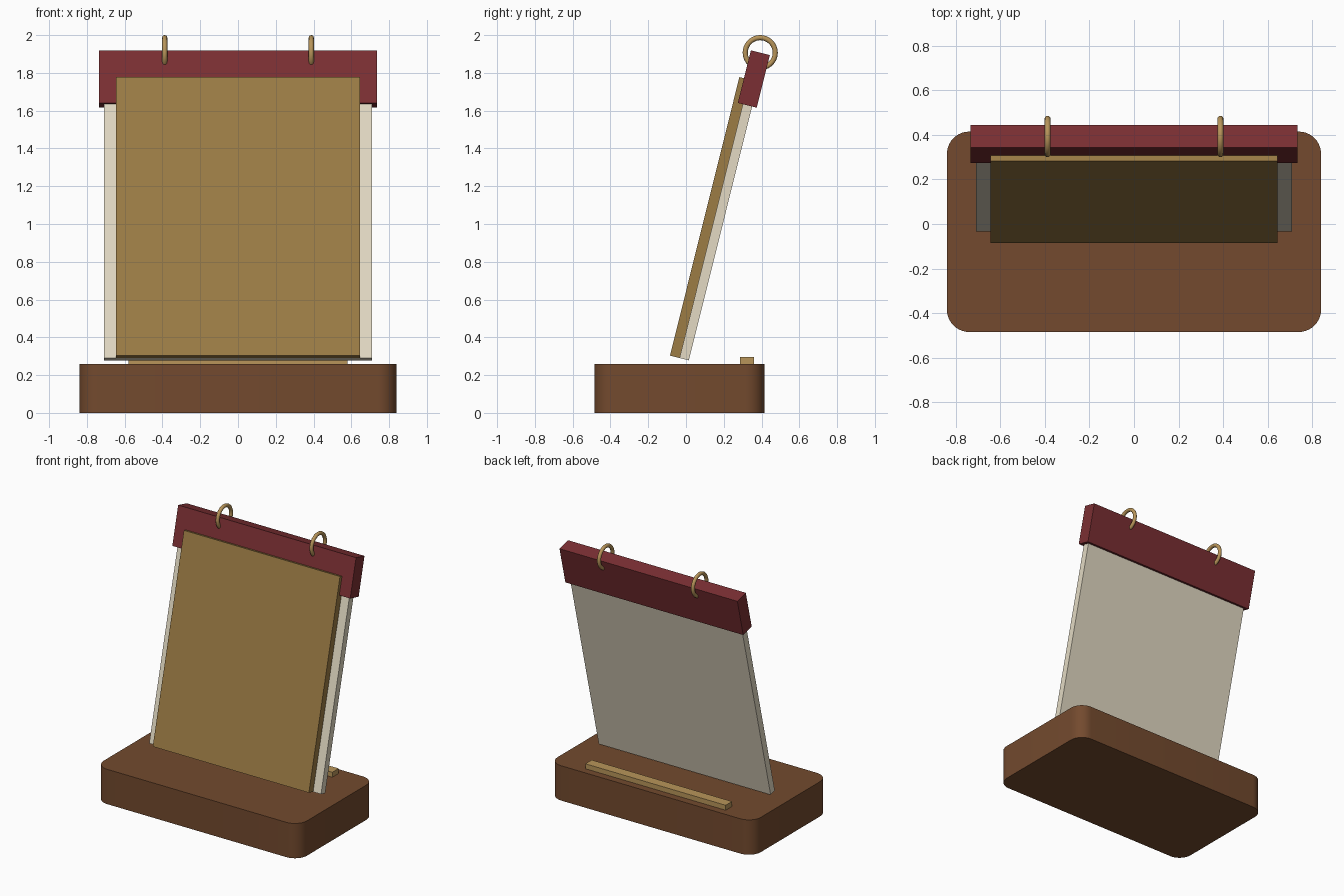
import bpy, bmesh, math
from mathutils import Matrix, Vector

cube = bpy.data.objects.get("Cube")
if cube:
    bpy.data.objects.remove(cube, do_unlink=True)


def material(name, hex_code):
    rgb = [int(hex_code[i:i + 2], 16) / 255 for i in (0, 2, 4)]
    rgb = [c / 12.92 if c < 0.04045 else ((c + 0.055) / 1.055) ** 2.4 for c in rgb]
    mat = bpy.data.materials.new(name)
    mat.use_nodes = True
    mat.diffuse_color = (*rgb, 1)
    mat.node_tree.nodes["Principled BSDF"].inputs["Base Color"].default_value = (*rgb, 1)
    return mat


wood = material("brown wood", "734A2E")
cream = material("cream paper", "E3DAC4")
kraft = material("kraft board", "9C7C45")
red = material("dark red binding", "7B2F33")
brass = material("brass", "B8955A")


def box(name, low, high, mat, matrix=Matrix()):
    """Box between two corners, with an optional placement."""
    low, high = Vector(low), Vector(high)
    bm = bmesh.new()
    bmesh.ops.create_cube(bm, size=1)
    for v in bm.verts:
        v.co = (low + high) / 2 + v.co * (high - low)
    mesh = bpy.data.meshes.new(name)
    bm.to_mesh(mesh)
    bm.free()
    mesh.materials.append(mat)
    obj = bpy.data.objects.new(name, mesh)
    obj.matrix_world = matrix
    bpy.context.collection.objects.link(obj)
    return obj


def smooth(obj):
    bpy.ops.object.select_all(action="DESELECT")
    obj.select_set(True)
    bpy.context.view_layer.objects.active = obj
    bpy.ops.object.shade_smooth_by_angle(angle=math.radians(35))


# Base block with rounded upright corners
base = box("base", (-0.84, -0.485, 0), (0.84, 0.415, 0.26), wood)
bm = bmesh.new()
bm.from_mesh(base.data)
upright = [e for e in bm.edges if abs(e.verts[0].co.z - e.verts[1].co.z) > 0.1]
bmesh.ops.bevel(bm, geom=upright, offset=0.1, segments=10, profile=0.5, affect="EDGES")
bm.to_mesh(base.data)
bm.free()
smooth(base)

# Low rail behind the pages
box("back_rail", (-0.58, 0.285, 0.255), (0.58, 0.36, 0.297), brass)

# Leaning stack: local origin at the lower front edge of the cover board
lean = Matrix.Translation((0, -0.085, 0.303)) @ Matrix.Rotation(math.radians(-14), 4, "X")
box("cover_board", (-0.645, 0, 0), (0.645, 0.052, 1.52), kraft, lean)
box("page_stack", (-0.71, 0.052, 0), (0.71, 0.103, 1.6), cream, lean)
box("binding_bar", (-0.735, 0.025, 1.385), (0.735, 0.128, 1.672), red, lean)

# Binder rings
for side, x in (("left", 0.388), ("right", -0.388)):
    bpy.ops.mesh.primitive_torus_add(
        location=(x, 0.393, 1.907), rotation=(0, math.pi / 2, 0),
        major_radius=0.0795, minor_radius=0.0135,
        major_segments=40, minor_segments=12)
    ring = bpy.context.object
    ring.name = side + "_ring"
    ring.data.materials.append(brass)
    smooth(ring)
